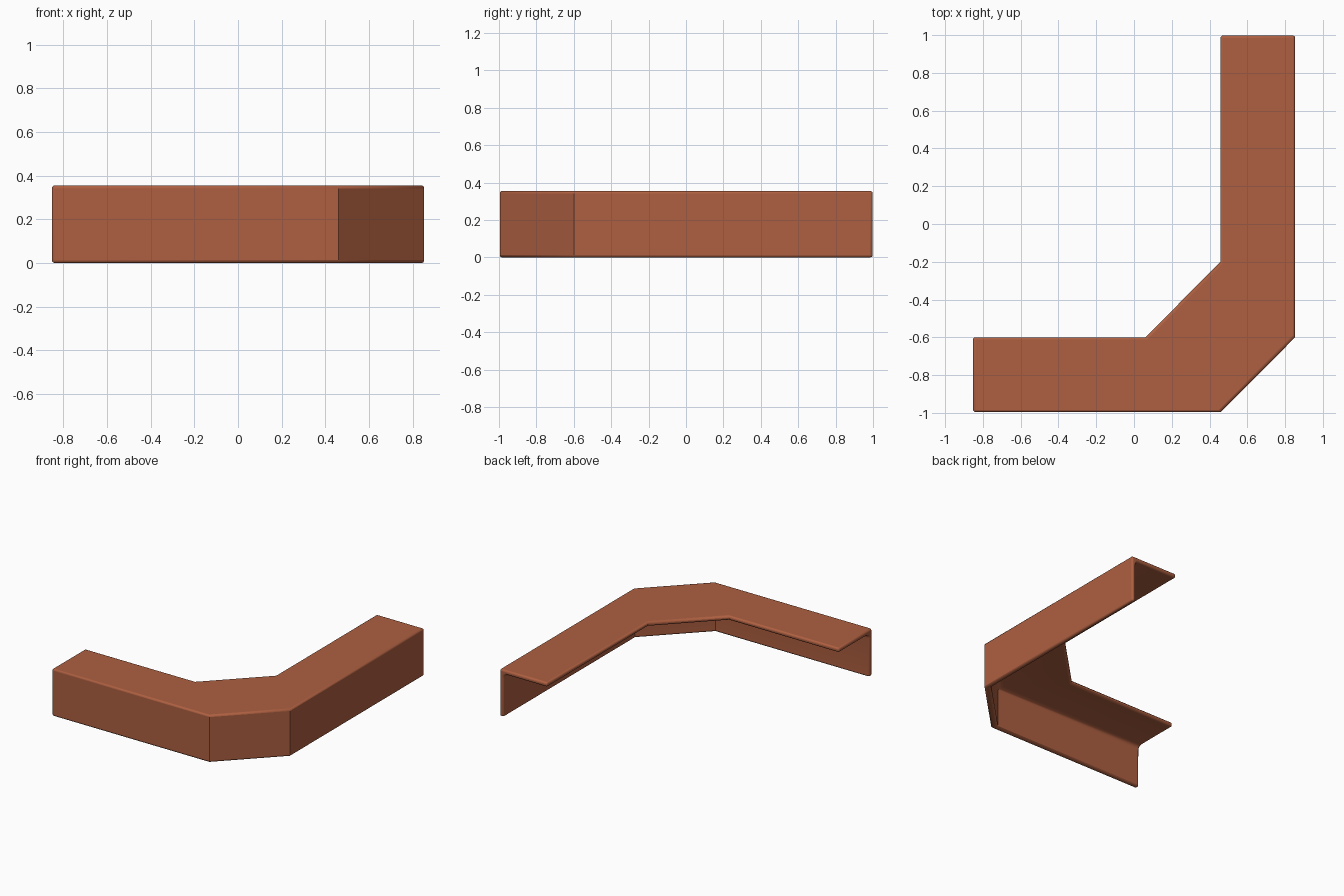
import bpy, bmesh, math

if "Cube" in bpy.data.objects:
    bpy.data.objects.remove(bpy.data.objects["Cube"])

W, H, T, R = 0.395, 0.355, 0.033, 0.03   # flange width, height, thickness, inner fillet

# Terracotta paint
mat = bpy.data.materials.new("terracotta")
mat.diffuse_color = (0.42, 0.115, 0.052, 1)
mat.use_nodes = True
mat.node_tree.nodes["Principled BSDF"].inputs["Base Color"].default_value = mat.diffuse_color

# L-shaped section: (inward offset, height), with a filleted inside corner
section = [(0, 0), (0, H), (W, H), (W, H - T)]
for i in range(5):
    a = math.pi / 2 + i * math.pi / 8
    section.append((T + R + R * math.cos(a), H - T - R + R * math.sin(a)))
section.append((T, 0))

# Outer and inner edges of the bent path
outer = [(-0.853, -0.995), (0.46, -0.995), (0.853, -0.6), (0.853, 0.998)]
inner = [(-0.853, -0.6), (0.06, -0.6), (0.458, -0.2), (0.458, 0.998)]

# Angle trim: sweep the section along the path
bm = bmesh.new()
rings = []
for o, n in zip(outer, inner):
    rings.append([bm.verts.new((o[0] + (n[0] - o[0]) * d / W,
                                o[1] + (n[1] - o[1]) * d / W, z)) for d, z in section])
k = len(section)
for a, b in zip(rings, rings[1:]):
    for i in range(k):
        j = (i + 1) % k
        bm.faces.new((a[i], a[j], b[j], b[i]))
bm.faces.new(rings[0])
bm.faces.new(rings[-1])
bmesh.ops.recalc_face_normals(bm, faces=bm.faces)
mesh = bpy.data.meshes.new("corner_angle_trim")
bm.to_mesh(mesh)
bm.free()
mesh.materials.append(mat)
obj = bpy.data.objects.new("corner_angle_trim", mesh)
bpy.context.collection.objects.link(obj)

# Softened edges, leaving the 45 degree bends crisp
bev = obj.modifiers.new("soft_edges", 'BEVEL')
bev.width = 0.013
bev.segments = 3
bev.limit_method = 'ANGLE'
bev.angle_limit = math.radians(60)

bpy.context.view_layer.objects.active = obj
obj.select_set(True)
bpy.ops.object.shade_smooth_by_angle(angle=math.radians(35))
